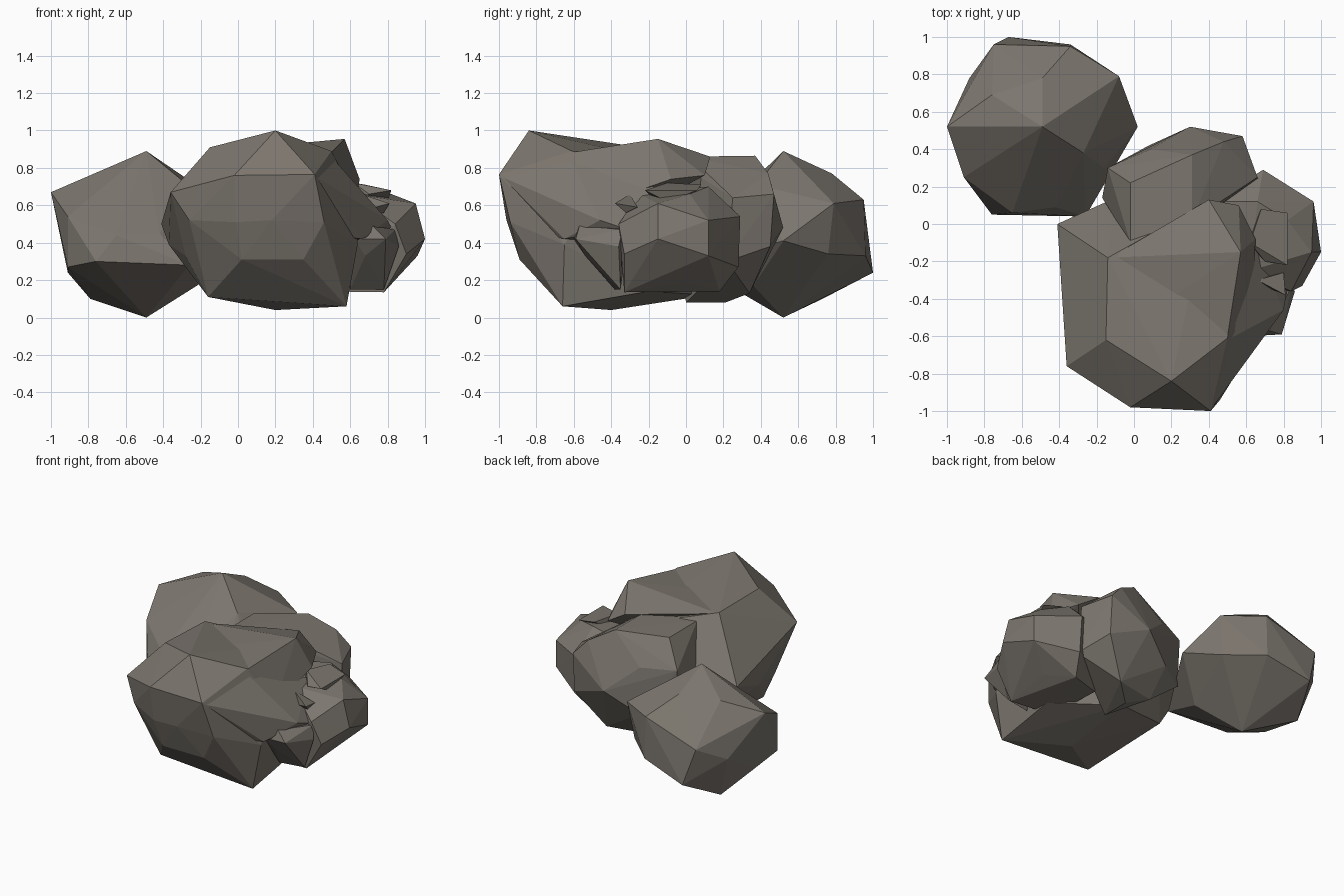
import bpy, bmesh

stone = bpy.data.materials.new("stone")
stone.diffuse_color = (0.20, 0.18, 0.155, 1)


def rock(name, points):
    """Faceted boulder: flat-shaded convex hull around its corner points."""
    bm = bmesh.new()
    for p in points:
        bm.verts.new(p)
    bmesh.ops.convex_hull(bm, input=bm.verts[:])
    bmesh.ops.delete(bm, geom=[v for v in bm.verts if not v.link_faces], context='VERTS')
    bmesh.ops.recalc_face_normals(bm, faces=bm.faces[:])
    me = bpy.data.meshes.new(name)
    bm.to_mesh(me)
    bm.free()
    me.materials.append(stone)
    ob = bpy.data.objects.new(name, me)
    bpy.context.collection.objects.link(ob)
    return ob


def join_rocks(main, parts):
    """Fuse overlapping facets into one boulder, dropping the buried faces."""
    for p in parts:
        m = main.modifiers.new("fuse", 'BOOLEAN')
        m.operation, m.object, m.solver = 'UNION', p, 'EXACT'
    bpy.context.view_layer.update()
    me = bpy.data.meshes.new_from_object(
        main.evaluated_get(bpy.context.evaluated_depsgraph_get()))
    main.modifiers.clear()
    main.data = me
    for p in parts:
        bpy.data.objects.remove(p)


# Separate boulder at the back left
rock("back_left_boulder", [
    (-.49, .52, .89), (-1, .52, .67), (-.76, .69, .76), (-.27, .38, .71),
    (-.49, .78, .77), (-.34, .95, .63), (-.75, .96, .50), (-.08, .79, .61),
    (.02, .52, .41), (-.16, .30, .50), (-.12, .76, .34), (-.67, 1.0, .24),
    (-.34, .96, .33), (-.88, .78, .40), (-.91, .25, .27), (-.91, .25, .54),
    (-.91, .51, .24), (-.65, .06, .44), (-.76, .05, .30), (-.42, .09, .45),
    (-.26, .04, .28), (-.79, .73, .10), (-.49, .52, .0), (-.22, .36, .17)])

# Large main boulder at the front
main = rock("main_boulder", [
    (.20, -.84, 1.0), (.41, -1.0, .765), (-.02, -.98, .76), (-.36, -.76, .67),
    (-.15, -.62, .91), (.50, -.61, .89), (-.14, -.18, .90), (.19, -.40, .90),
    (.57, -.15, .78), (.40, .12, .78), (-.41, .0, .50),
    (-.10, .14, .50), (.46, -.94, .51), (.18, -.96, .52), (-.01, -.95, .51),
    (-.26, -.82, .52), (.35, -.89, .31), (.02, -.89, .31), (.64, -.65, .39),
    (-.37, -.30, .39), (-.28, -.62, .33), (.58, -.66, .06), (.20, -.40, .04),
    (-.16, -.66, .11), (.58, -.20, .14), (-.22, .0, .19), (.20, .12, .12),
    (.64, -.50, .62)])

# Raised back ridge and the overhanging spur on its right side
ridge = rock("ridge", [
    (.57, -.15, .955), (.50, -.60, .885), (.19, -.40, .895), (.40, .13, .86),
    (.65, -.08, .74), (.56, .10, .76), (.20, -.08, .88), (-.13, -.18, .89),
    (.63, -.48, .60), (.30, -.20, .60)])
spur = rock("spur", [
    (.80, -.46, .52), (.82, -.34, .48), (.66, -.65, .42), (.64, -.50, .67),
    (.42, -.98, .75), (.50, -.62, .86), (.65, -.12, .68), (.50, -.30, .40),
    (.45, -.80, .45)])

# Boulder behind the main one
back = rock("back_boulder", [
    (.31, .37, .865), (-.02, .22, .84), (-.02, -.10, .84), (.20, -.08, .85),
    (.31, .02, .86), (.48, .44, .77), (.58, .47, .66), (.30, .52, .48),
    (.58, .45, .38), (-.14, .30, .66), (-.17, .14, .48), (.09, .40, .66),
    (-.12, .30, .30), (.08, .42, .33), (.66, .25, .64), (.67, .22, .30),
    (.40, .34, .13), (.10, .28, .13), (.25, .21, .08), (.25, .0, .08)])

# Right-hand boulder
right = rock("right_boulder", [
    (.69, .29, .54), (.96, .12, .52), (.95, -.15, .61), (1.0, -.15, .42),
    (.96, .12, .33), (.90, -.33, .34), (.84, -.36, .50), (.70, .28, .27),
    (.82, .02, .66), (.66, .12, .70), (.62, -.25, .66), (.42, .12, .65),
    (.65, .18, .14), (.78, .0, .19), (.78, -.33, .135), (.45, -.30, .14),
    (.42, .10, .15)])

# Small stone tucked at the front of the right-hand boulder
small = rock("small_front_stone", [
    (.79, -.59, .42), (.72, -.57, .49), (.62, -.60, .42), (.84, -.34, .47),
    (.86, -.36, .38), (.68, -.54, .33), (.78, -.35, .15), (.60, -.38, .15),
    (.58, -.30, .50)])

# Thin shards resting on top of the right-hand boulder
shard_a = rock("top_shard", [
    (.82, -.22, .68), (.82, .06, .68), (.68, .08, .71), (.62, -.10, .72),
    (.60, -.10, .60), (.80, -.10, .62), (.70, -.20, .66)])
shard_b = rock("lower_shard", [
    (.81, -.38, .61), (.80, -.26, .59), (.66, -.30, .66), (.62, -.30, .56),
    (.78, -.32, .56)])

join_rocks(main, [ridge, spur, back, right, small, shard_a, shard_b])
